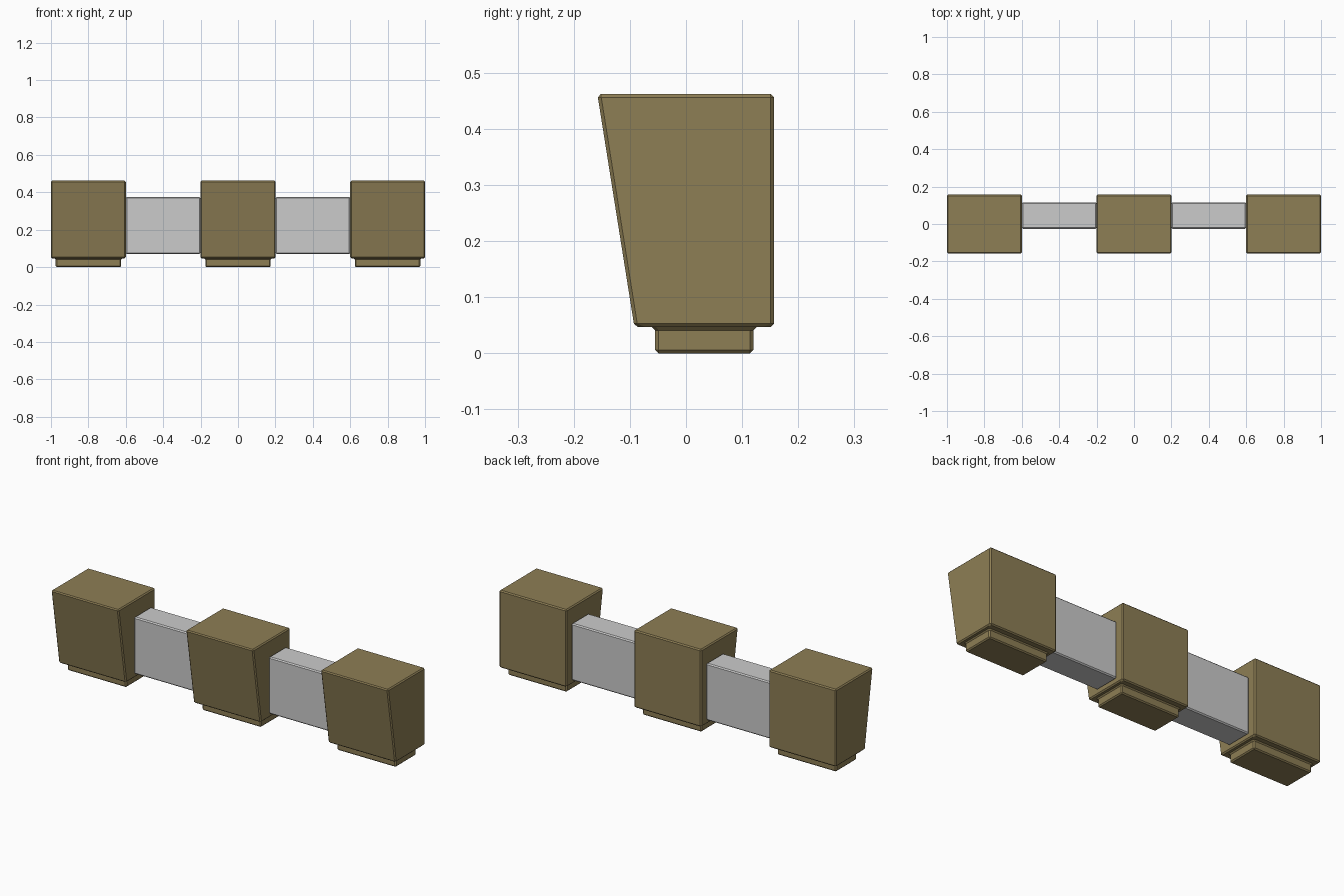
import bpy, bmesh

if "Cube" in bpy.data.objects:
    bpy.data.objects.remove(bpy.data.objects["Cube"])

BEVEL = 0.006

tan = bpy.data.materials.new("tan_stone")
tan.diffuse_color = (0.27, 0.21, 0.09, 1)
tan.use_nodes = True
tan.node_tree.nodes["Principled BSDF"].inputs["Base Color"].default_value = tan.diffuse_color


def ring(bm, hx, y0, y1, z):
    """Rectangular cross-section at height z."""
    return [bm.verts.new((x, y, z)) for x, y in
            ((-hx, y0), (hx, y0), (hx, y1), (-hx, y1))]


def stacked(name, x, sections, mat=None):
    """Closed solid through stacked rectangular sections, with chamfered edges."""
    bm = bmesh.new()
    rings = [ring(bm, *s) for s in sections]
    bm.faces.new(rings[0][::-1])
    bm.faces.new(rings[-1])
    for a, b in zip(rings, rings[1:]):
        for i in range(4):
            j = (i + 1) % 4
            bm.faces.new((a[i], a[j], b[j], b[i]))
    bmesh.ops.recalc_face_normals(bm, faces=bm.faces)
    bmesh.ops.bevel(bm, geom=bm.edges[:], offset=BEVEL, segments=1,
                    affect='EDGES', profile=0.5)
    mesh = bpy.data.meshes.new(name)
    bm.to_mesh(mesh)
    bm.free()
    if mat:
        mesh.materials.append(mat)
    obj = bpy.data.objects.new(name, mesh)
    obj.location.x = x
    bpy.context.collection.objects.link(obj)
    return obj


# Tapered blocks, each with a recessed foot
for side, x in (("left", -0.8), ("middle", 0), ("right", 0.8)):
    stacked(f"{side}_block", x, [
        (0.175, -0.055, 0.12, 0),
        (0.175, -0.055, 0.12, 0.047),
        (0.2, -0.092, 0.157, 0.047),
        (0.2, -0.158, 0.157, 0.462),
    ], tan)

# Grey bars joining the blocks
for side, x in (("left", -0.4), ("right", 0.4)):
    stacked(f"{side}_bar", x, [
        (0.2, -0.026, 0.116, 0.07),
        (0.2, -0.026, 0.116, 0.375),
    ])
